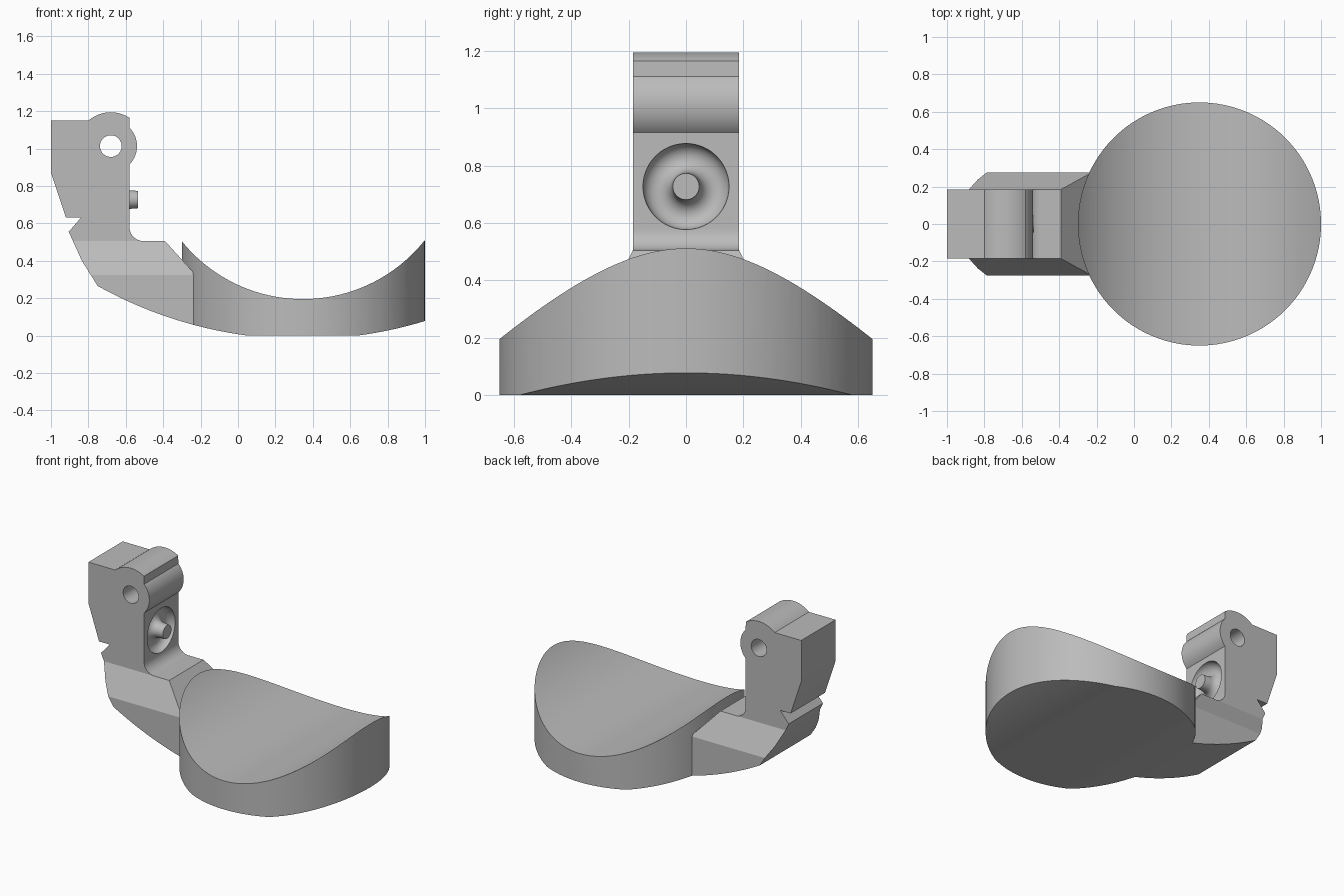
import bpy, bmesh, math
from mathutils import Matrix, Vector

if "Cube" in bpy.data.objects:
    bpy.data.objects.remove(bpy.data.objects["Cube"], do_unlink=True)

grey = bpy.data.materials.new("plain grey")
grey.use_nodes = True
COLOUR = (0.5, 0.5, 0.5, 1)
grey.diffuse_color = COLOUR
grey.node_tree.nodes["Principled BSDF"].inputs["Base Color"].default_value = COLOUR


def finish(name, bm):
    bmesh.ops.recalc_face_normals(bm, faces=bm.faces)
    mesh = bpy.data.meshes.new(name)
    bm.to_mesh(mesh)
    bm.free()
    mesh.materials.append(grey)
    obj = bpy.data.objects.new(name, mesh)
    bpy.context.collection.objects.link(obj)
    return obj


def prism(name, outline, axis, low, high):
    """Extrude a 2D outline along x (points y, z) or y (points x, z)."""
    bm = bmesh.new()
    place = (lambda a, b: (low, a, b)) if axis == "x" else (lambda a, b: (a, low, b))
    face = bm.faces.new([bm.verts.new(place(a, b)) for a, b in outline])
    new = bmesh.ops.extrude_face_region(bm, geom=[face])["geom"]
    move = Vector((high - low, 0, 0)) if axis == "x" else Vector((0, high - low, 0))
    bmesh.ops.translate(bm, vec=move, verts=[v for v in new if isinstance(v, bmesh.types.BMVert)])
    return finish(name, bm)


def cylinder(name, centre, radius, length, along_y, sides):
    bm = bmesh.new()
    turn = Matrix.Rotation(math.pi / 2, 4, "X") if along_y else Matrix()
    bmesh.ops.create_cone(bm, cap_ends=True, segments=sides, radius1=radius, radius2=radius,
                          depth=length, matrix=Matrix.Translation(centre) @ turn)
    return finish(name, bm)


def lathe(name, profile, centre, sides=48):
    """Turn (offset along x, radius) points about an x axis through centre, capping both ends."""
    bm = bmesh.new()
    rings = [[bm.verts.new((centre[0] + d, r * math.cos(t), centre[1] + r * math.sin(t)))
              for t in (math.tau * i / sides for i in range(sides))] for d, r in profile]
    for a, b in zip(rings, rings[1:]):
        for i in range(sides):
            j = (i + 1) % sides
            bm.faces.new((a[i], a[j], b[j], b[i]))
    bm.faces.new(rings[0])
    bm.faces.new(rings[-1])
    return finish(name, bm)


def combine(obj, other, operation):
    mod = obj.modifiers.new(operation, "BOOLEAN")
    mod.operation, mod.solver, mod.object = operation, "EXACT", other
    bpy.context.view_layer.objects.active = obj
    bpy.ops.object.modifier_apply(modifier=mod.name)
    bpy.data.objects.remove(other, do_unlink=True)


def arc(cx, cz, r, start, end, steps):
    angles = (math.radians(start + (end - start) * i / steps) for i in range(steps + 1))
    return [(cx + r * math.cos(t), cz + r * math.sin(t)) for t in angles]


# Arm: side profile with rounded knuckle, fillet, ramp and rear notch
HUB = (-0.68, 1.013)
profile = [(-1, 0.87), (-1, 1.15)]
profile += arc(*HUB, 0.181, 131, 57, 20)
profile += arc(*HUB, 0.14, 44.4, -44.4, 24)
profile += arc(-0.505, 0.58, 0.075, 180, 270, 12)
profile += [(-0.39, 0.505), (-0.1, 0.185), (-0.1, -0.2), (-0.75, -0.2), (-0.75, 0.265),
            (-0.835, 0.4), (-0.905, 0.555), (-0.84, 0.63), (-0.92, 0.63)]
body = prism("hook_body", profile, "y", -0.4, 0.4)

# Narrow upright above a wider, sloped foot
half = [(0.275, -0.3), (0.275, 0.325), (0.185, 0.505), (0.185, 1.4)]
section = half + [(-y, z) for y, z in reversed(half)]
combine(body, prism("section", section, "x", -1.5, 0.5), "INTERSECT")

# Cross hole, round recess and centre pin
combine(body, cylinder("hole", (HUB[0], 0, HUB[1]), 0.058, 1, True, 48), "DIFFERENCE")
FACE = (-0.58, 0.727)
recess = [(0.02, 0.155), (0, 0.15)] + [(-0.05 * math.sin(t), 0.1 + 0.05 * math.cos(t))
                                      for t in (math.pi / 2 * i / 8 for i in range(1, 9))]
combine(body, lathe("recess", recess, FACE), "DIFFERENCE")
pin = [(-0.1, 0.1), (-0.05, 0.1)] + [(-0.05 * math.sin(t), 0.1 - 0.05 * math.cos(t))
                                    for t in (math.pi / 2 * i / 8 for i in range(7, -1, -1))]
combine(body, lathe("pin", pin + [(0.045, 0.046)], FACE), "UNION")

# Round pad with a saddle-shaped top
pad = cylinder("pad", (0.35, 0, 0.35), 0.65, 1, False, 128)
combine(pad, cylinder("saddle", (0.347, 0, 1.027), 0.832, 3, True, 160), "DIFFERENCE")
combine(body, pad, "UNION")

# Shared underside: flat in the middle, curving up to both ends
R = 2.25
xs = [-1.2 + 0.05 * i for i in range(26)] + [0.64 + 0.04 * i for i in range(13)]
under = [(x, max(0, R - math.sqrt(R * R - (x - 0.345) ** 2) - 0.0195)) for x in xs]
trim = under + [(xs[-1], 2), (xs[0], 2)]
combine(body, prism("trim", trim, "y", -1, 1), "INTERSECT")

bpy.ops.object.select_all(action="DESELECT")
body.select_set(True)
bpy.context.view_layer.objects.active = body
bpy.ops.object.shade_smooth_by_angle(angle=math.radians(25))
